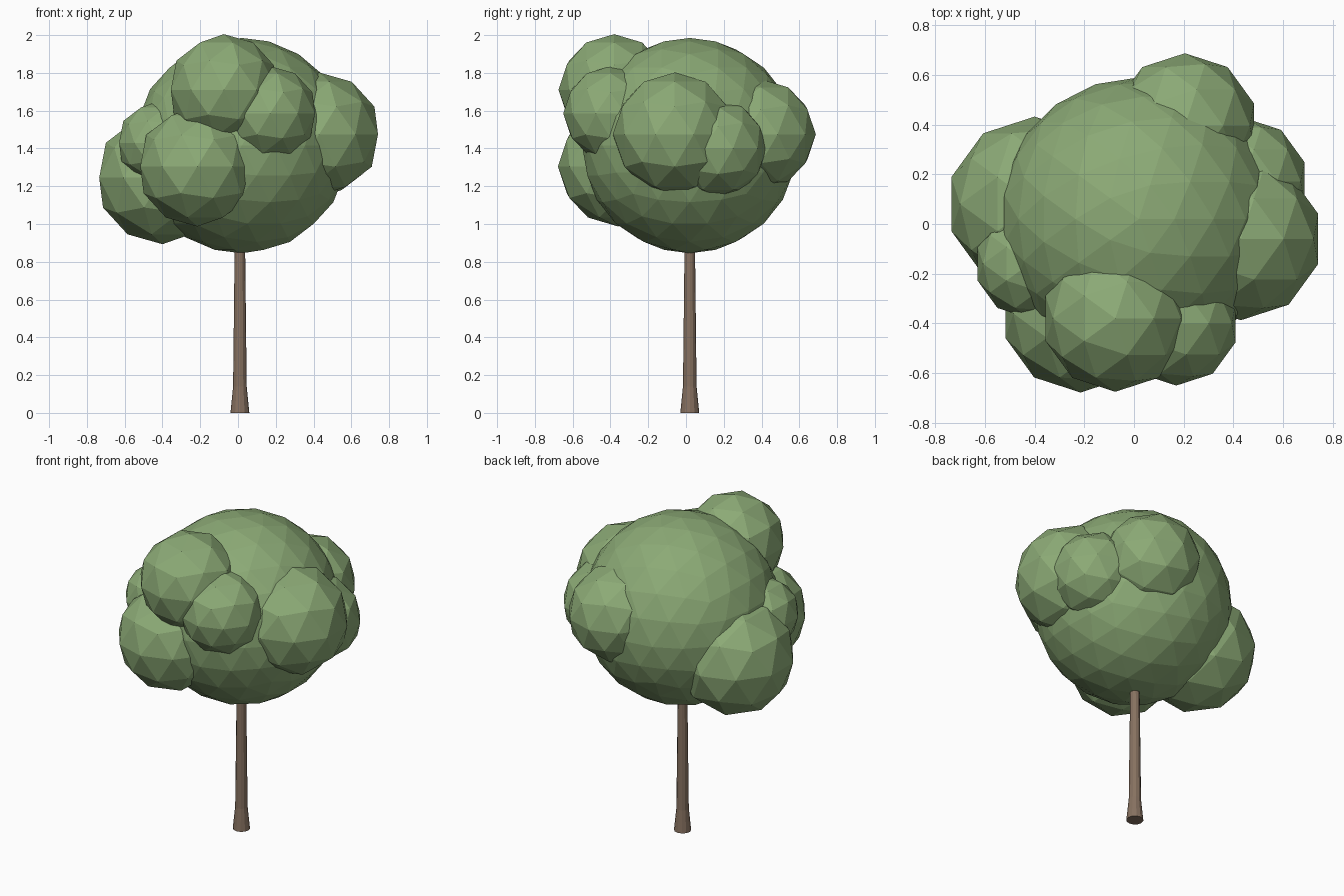
import bpy
import bmesh
from mathutils import Matrix

if "Cube" in bpy.data.objects:
    bpy.data.objects.remove(bpy.data.objects["Cube"], do_unlink=True)


def make_material(name, rgb):
    mat = bpy.data.materials.new(name)
    mat.use_nodes = True
    mat.diffuse_color = (*rgb, 1)
    shader = mat.node_tree.nodes["Principled BSDF"]
    shader.inputs["Base Color"].default_value = (*rgb, 1)
    shader.inputs["Roughness"].default_value = 0.9
    return mat


def make_object(name, bm, mat):
    mesh = bpy.data.meshes.new(name)
    bm.to_mesh(mesh)
    bm.free()
    mesh.materials.append(mat)
    obj = bpy.data.objects.new(name, mesh)
    bpy.context.collection.objects.link(obj)
    return obj


def leaf_ball(name, center, radius, detail=2):
    bm = bmesh.new()
    bmesh.ops.create_icosphere(bm, subdivisions=detail, radius=radius,
                               matrix=Matrix.Translation(center))
    return make_object(name, bm, leaf_green)


leaf_green = make_material("leaf_green", (0.26, 0.40, 0.18))
bark_brown = make_material("bark_brown", (0.24, 0.165, 0.117))

# Trunk: a flared, tapering stack of segments running up into the crown
bm = bmesh.new()
sections = [(0.0, 0.05), (0.14, 0.036), (0.85, 0.028), (1.2, 0.024)]
for (z0, r0), (z1, r1) in zip(sections, sections[1:]):
    bmesh.ops.create_cone(bm, cap_ends=False, segments=12, radius1=r0, radius2=r1,
                          depth=z1 - z0,
                          matrix=Matrix.Translation((0.01, 0.02, (z0 + z1) / 2)))
bmesh.ops.remove_doubles(bm, verts=bm.verts, dist=0.0005)
bmesh.ops.holes_fill(bm, edges=bm.edges, sides=12)
bmesh.ops.recalc_face_normals(bm, faces=bm.faces)
make_object("trunk", bm, bark_brown)

# Crown: one large ball with smaller clumps around it
leaf_ball("crown", (0.02, 0.02, 1.415), 0.57, detail=3)
clumps = {
    "top_front_clump": ((-0.075, -0.38, 1.71), 0.295),
    "upper_front_clump": ((0.17, -0.40, 1.585), 0.25),
    "front_clump": ((-0.215, -0.36, 1.305), 0.318),
    "low_side_clump": ((-0.40, 0.08, 1.245), 0.352),
    "small_side_clump": ((-0.42, -0.16, 1.43), 0.22),
    "wide_side_clump": ((0.43, -0.06, 1.475), 0.327),
    "rear_side_clump": ((0.44, 0.17, 1.40), 0.258),
    "back_clump": ((0.205, 0.395, 1.475), 0.292),
}
for name, (center, radius) in clumps.items():
    leaf_ball(name, center, radius)
